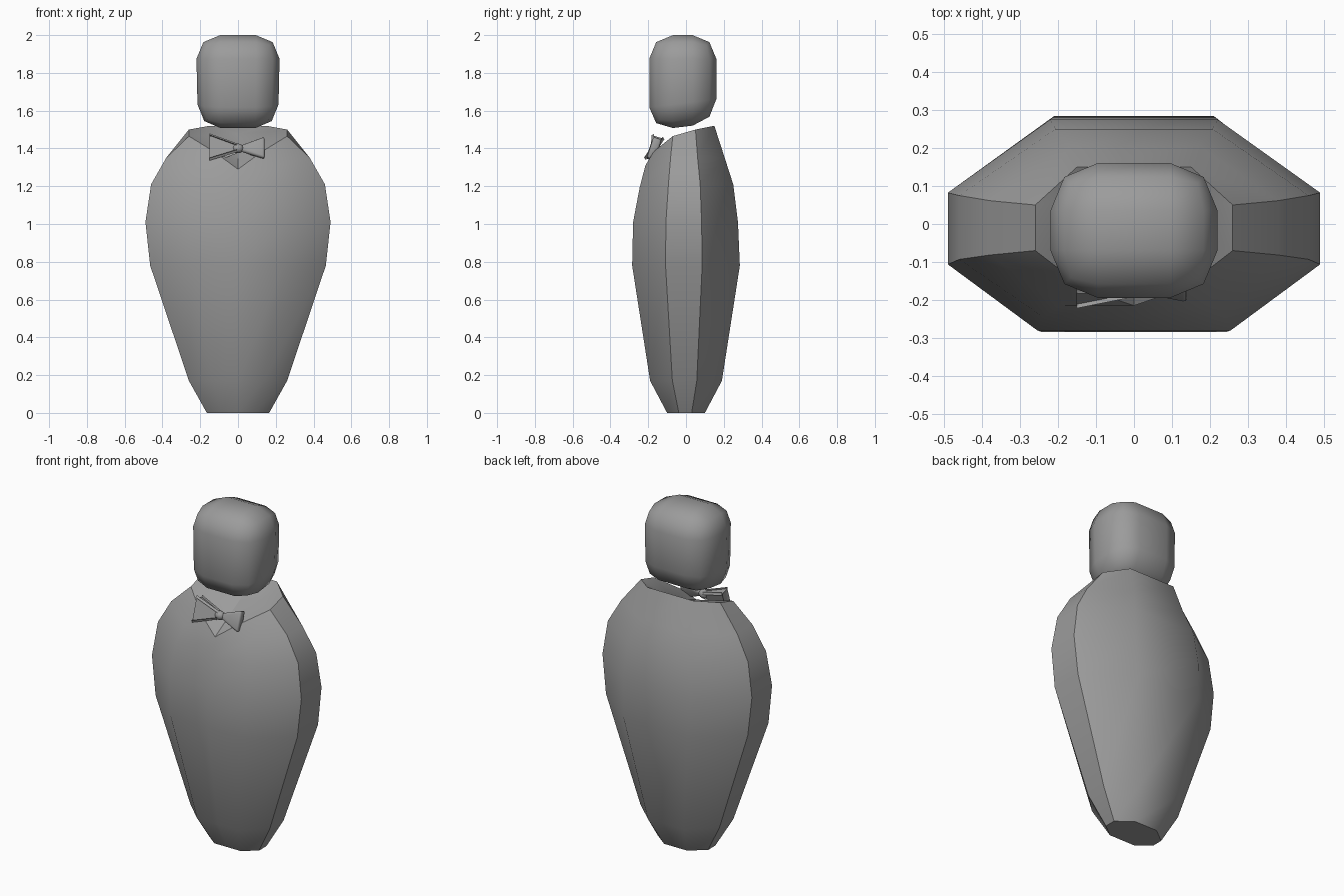
import bpy, bmesh, math
from mathutils import Matrix, Vector

if "Cube" in bpy.data.objects:
    bpy.data.objects.remove(bpy.data.objects["Cube"])

grey = bpy.data.materials.new("plain_grey")
grey.use_nodes = True
GREY = (0.33, 0.33, 0.33, 1)
grey.diffuse_color = GREY
grey.node_tree.nodes["Principled BSDF"].inputs["Base Color"].default_value = GREY


def finish(bm, name, angle):
    """Turn a bmesh into a smooth shaded object."""
    bmesh.ops.recalc_face_normals(bm, faces=bm.faces)
    mesh = bpy.data.meshes.new(name)
    bm.to_mesh(mesh)
    bm.free()
    ob = bpy.data.objects.new(name, mesh)
    bpy.context.collection.objects.link(ob)
    mesh.materials.append(grey)
    bpy.ops.object.select_all(action="DESELECT")
    ob.select_set(True)
    bpy.context.view_layer.objects.active = ob
    bpy.ops.object.shade_smooth_by_angle(angle=math.radians(angle))
    return ob


def mirrored_ring(half):
    """Close a half outline that runs from the front centre to the back."""
    return half + [(-x, y, z) for x, y, z in reversed(half) if x > 0]


def ring(x, front, back, z, front_drop=0):
    """Flattened octagon with a centre point on its front edge."""
    return mirrored_ring([
        (0, front, z - front_drop), (x * 0.52, front, z - front_drop * 0.4),
        (x, front * 0.38, z), (x, back * 0.3, z), (x * 0.45, back, z)])


# Body: stacked octagons ending in a V-shaped neckline
rings = [
    ring(0.165, -0.10, 0.10, 0),
    ring(0.26, -0.19, 0.19, 0.17),
    ring(0.465, -0.285, 0.285, 0.78),
    ring(0.49, -0.28, 0.275, 1.01),
    ring(0.46, -0.245, 0.25, 1.21, 0.04),
    ring(0.38, -0.215, 0.205, 1.35, 0.10),
    mirrored_ring([(0, -0.215, 1.29), (0.13, -0.17, 1.385), (0.26, -0.07, 1.465),
                   (0.26, 0.05, 1.50), (0.15, 0.15, 1.52)]),
]
bm = bmesh.new()
loops = [[bm.verts.new(p) for p in r] for r in rings]
count = len(loops[0])
for low, high in zip(loops, loops[1:]):
    for i in range(count):
        j = (i + 1) % count
        bm.faces.new((low[i], low[j], high[j], high[i]))
bm.faces.new(loops[0])
hollow = bm.verts.new((0, 0.11, 1.475))
for i in range(count):
    bm.faces.new((loops[-1][i], loops[-1][(i + 1) % count], hollow))
finish(bm, "body", 42)

# Head: bevelled block, slightly tilted underneath
bm = bmesh.new()
bmesh.ops.create_cube(bm, size=1, matrix=Matrix.Diagonal((0.44, 0.355, 0.485, 1)))
bmesh.ops.bevel(bm, geom=bm.edges[:], offset=0.125, segments=2, profile=0.5,
                affect="EDGES")
for v in bm.verts:
    if v.co.z < 0:
        v.co.x *= 0.975
        v.co.z += 0.12 * v.co.y
    v.co += Vector((0, -0.017, 1.757))
finish(bm, "head", 60)

# Bow tie: two flared wings and a round knot
tilt = Matrix.Translation((0, -0.168, 1.40)) @ Matrix.Rotation(math.radians(-18), 4, "X")
for side, name in ((1, "left"), (-1, "right")):
    bm = bmesh.new()
    bmesh.ops.create_cube(bm, size=2)
    for v in bm.verts:
        outer = v.co.x > 0
        v.co = Vector((side * (0.14 if outer else 0.015),
                       v.co.y * (0.024 if outer else 0.012),
                       v.co.z * (0.06 if outer else 0.016)))
    bmesh.ops.bevel(bm, geom=bm.edges[:], offset=0.011, segments=2, profile=0.5,
                    affect="EDGES")
    bm.transform(tilt)
    finish(bm, "bow_wing_" + name, 60)

bm = bmesh.new()
bmesh.ops.create_uvsphere(bm, u_segments=12, v_segments=8, radius=0.03)
bm.transform(tilt @ Matrix.Diagonal((1, 0.85, 0.85, 1)))
finish(bm, "bow_knot", 60)
